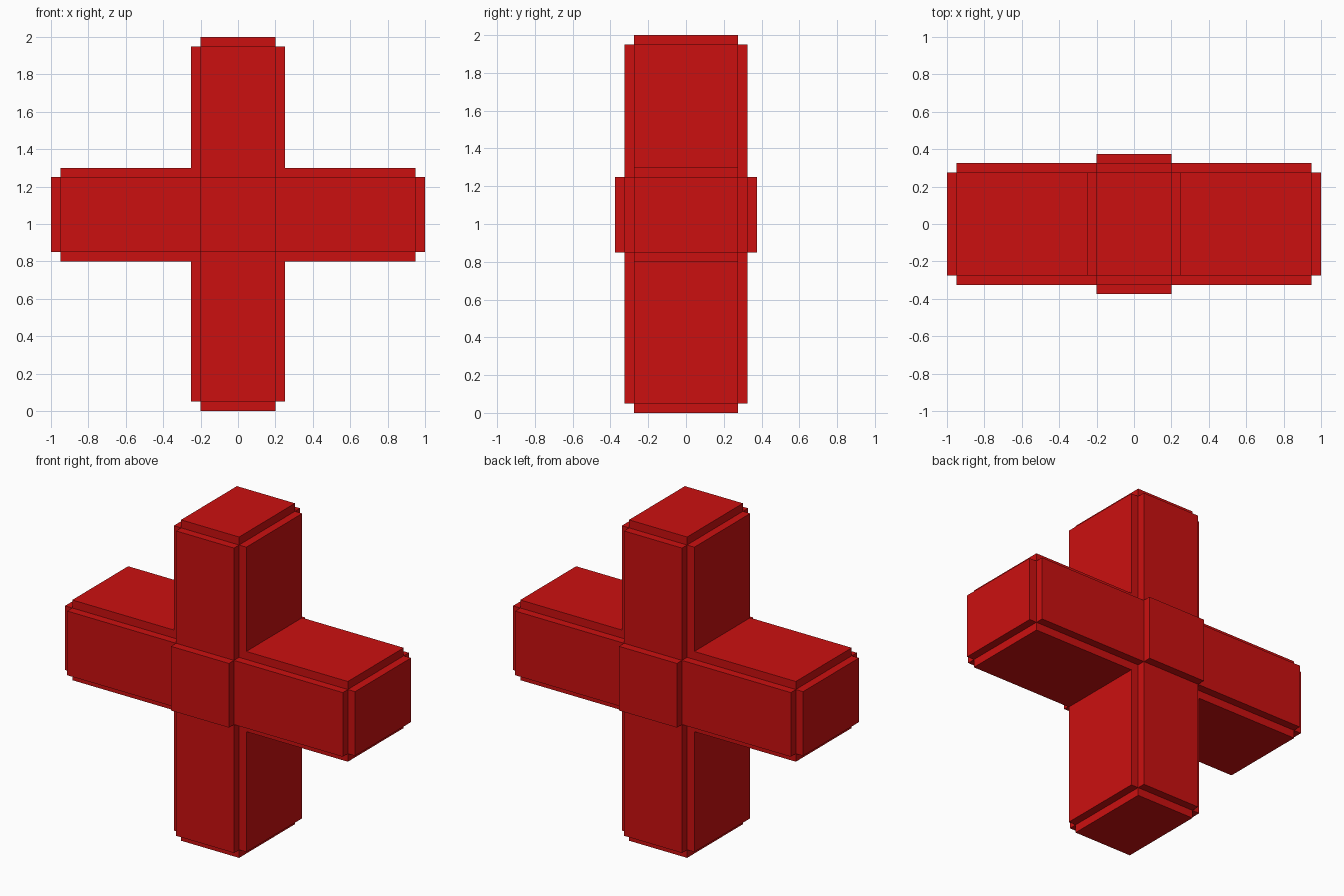
import bpy, bmesh
from mathutils import Vector

cube = bpy.data.objects.get("Cube")
if cube:
    bpy.data.objects.remove(cube, do_unlink=True)

STEP = 0.05      # thickness of the raised panel on every face
CENTER_Z = 1.05  # height where the bars cross

red = bpy.data.materials.new("red")
red.use_nodes = True
RED = (0.6, 0.005, 0.005, 1.0)
red.diffuse_color = RED
red.node_tree.nodes["Principled BSDF"].inputs["Base Color"].default_value = RED


def panelled_block(name, half, center):
    """Box core of the given half sizes with each face raised as a panel."""
    bm = bmesh.new()
    bmesh.ops.create_cube(bm, size=2)
    bmesh.ops.scale(bm, vec=half, verts=bm.verts)
    bm.normal_update()
    panels = bmesh.ops.extrude_discrete_faces(bm, faces=bm.faces[:])["faces"]
    for face in panels:
        axis = face.normal.copy()
        bmesh.ops.translate(bm, vec=axis * STEP, verts=face.verts)
    bmesh.ops.recalc_face_normals(bm, faces=bm.faces[:])
    mesh = bpy.data.meshes.new(name)
    bm.to_mesh(mesh)
    bm.free()
    mesh.materials.append(red)
    obj = bpy.data.objects.new(name, mesh)
    obj.location = Vector(center)
    bpy.context.collection.objects.link(obj)
    return obj


# Upright bar, cross bar and the short bar running front to back
panelled_block("upright_bar", (0.2, 0.275, 0.95), (0, 0, 1.0))
panelled_block("cross_bar", (0.95, 0.275, 0.2), (0, 0, CENTER_Z))
panelled_block("depth_bar", (0.2, 0.325, 0.2), (0, 0, CENTER_Z))
